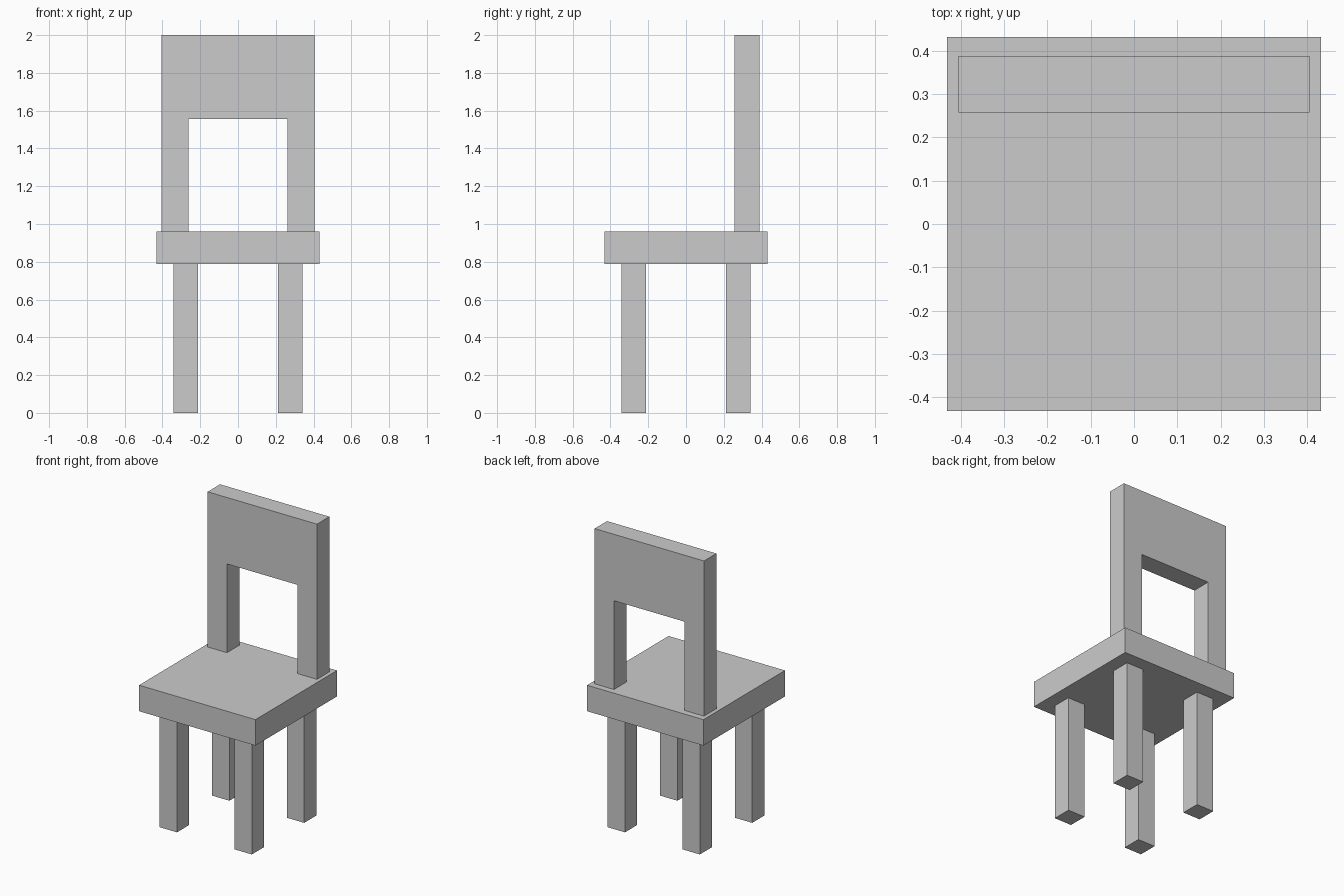
import bpy, bmesh

if "Cube" in bpy.data.objects:
    bpy.data.objects.remove(bpy.data.objects["Cube"])


def extrude_profile(name, points, axis_vec):
    """Solid made from a flat polygon swept along a vector."""
    bm = bmesh.new()
    face = bm.faces.new([bm.verts.new(p) for p in points])
    swept = bmesh.ops.extrude_face_region(bm, geom=[face], use_keep_orig=True)
    verts = [g for g in swept["geom"] if isinstance(g, bmesh.types.BMVert)]
    bmesh.ops.translate(bm, verts=verts, vec=axis_vec)
    bmesh.ops.recalc_face_normals(bm, faces=bm.faces)
    mesh = bpy.data.meshes.new(name)
    bm.to_mesh(mesh)
    bm.free()
    obj = bpy.data.objects.new(name, mesh)
    bpy.context.collection.objects.link(obj)
    return obj


def box(name, cx, cy, half, z0, z1):
    corners = [(-1, -1), (1, -1), (1, 1), (-1, 1)]
    pts = [(cx + sx * half, cy + sy * half, z0) for sx, sy in corners]
    return extrude_profile(name, pts, (0, 0, z1 - z0))


SEAT_BOTTOM, SEAT_TOP = 0.787, 0.961

# Seat slab
box("seat", 0, 0, 0.431, SEAT_BOTTOM, SEAT_TOP)

# Four square legs
for side, sx in (("left", -1), ("right", 1)):
    for end, sy in (("front", -1), ("back", 1)):
        box(f"{end}_{side}_leg", sx * 0.277, sy * 0.277, 0.064, 0, SEAT_BOTTOM)

# Backrest: two posts and a top panel in one arch-shaped profile
half_right = [(0.262, SEAT_TOP), (0.405, SEAT_TOP), (0.405, 2.0)]
outline = [(0.262, 1.555)] + half_right
outline += [(-x, z) for x, z in reversed(outline)]
extrude_profile("backrest", [(x, 0.257, z) for x, z in outline], (0, 0.131, 0))
